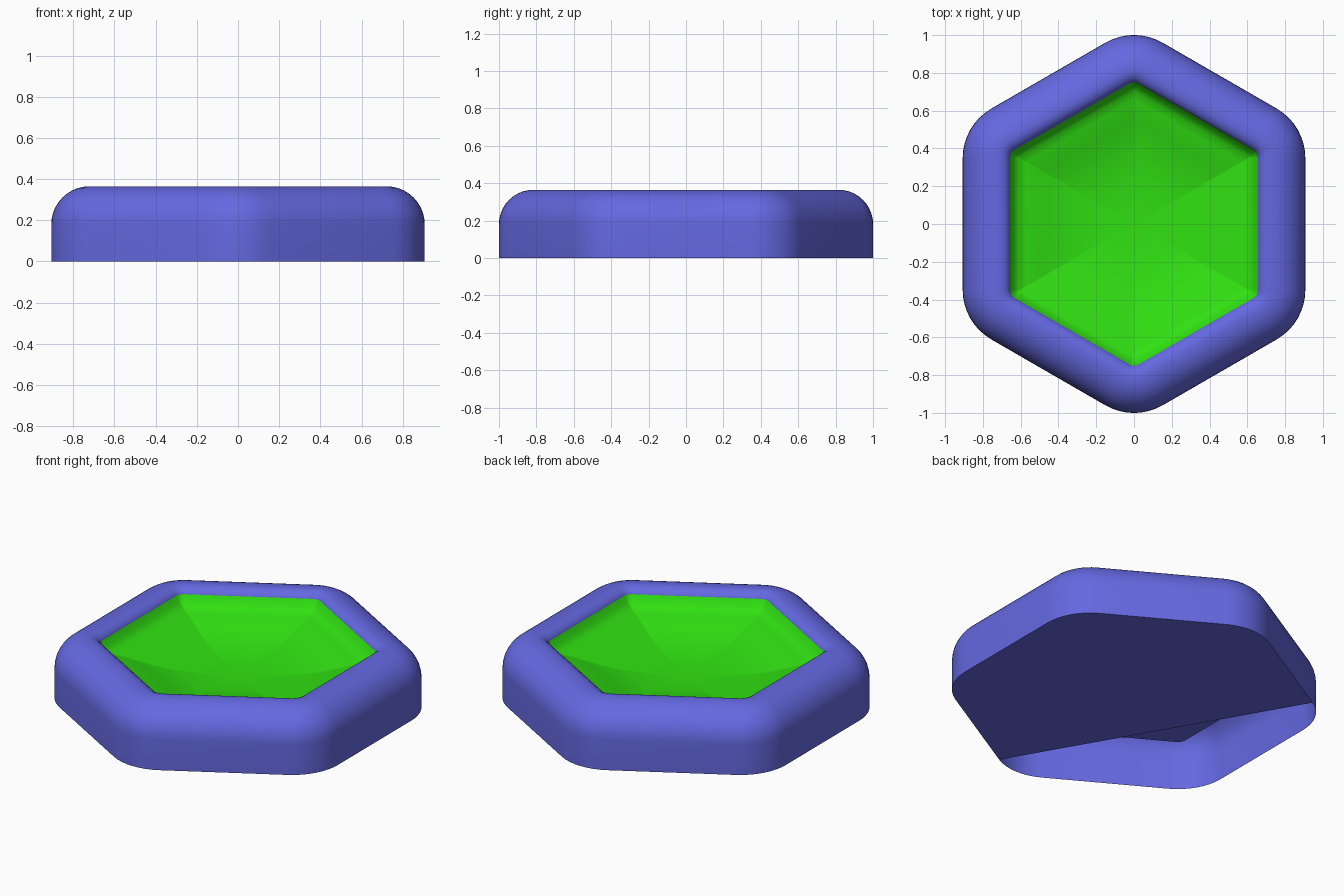
import bpy, bmesh, math

if "Cube" in bpy.data.objects:
    bpy.data.objects.remove(bpy.data.objects["Cube"])

APOTHEM = 0.907      # centre to flat side of the outer wall
CORNER_R = 0.303     # plan radius of the outer corners
STEPS = 8            # segments per rounded corner


def hex_loop(a, z):
    """Rounded hexagon, offset inward from the outer wall; corners sharpen inward."""
    r = max(CORNER_R - (APOTHEM - a), 0.002)
    pts = []
    for k in range(6):
        c = math.radians(30 + 60 * k)
        d = (a - r) / math.cos(math.radians(30))
        for i in range(STEPS + 1):
            t = c + math.radians(-30 + 60 * i / STEPS)
            pts.append((d * math.cos(c) + r * math.cos(t),
                        d * math.sin(c) + r * math.sin(t), z))
    return pts


def skin(bm, profile):
    """Bridge hexagon loops given as (apothem, z)."""
    loops = [[bm.verts.new(p) for p in hex_loop(a, z)] for a, z in profile]
    n = len(loops[0])
    for lo, hi in zip(loops, loops[1:]):
        for i in range(n):
            j = (i + 1) % n
            bm.faces.new((lo[i], lo[j], hi[j], hi[i]))
    return loops


def finish(bm, name, color):
    me = bpy.data.meshes.new(name)
    bm.to_mesh(me)
    bm.free()
    ob = bpy.data.objects.new(name, me)
    bpy.context.collection.objects.link(ob)
    mat = bpy.data.materials.new(name + "_color")
    mat.diffuse_color = color
    mat.use_nodes = True
    mat.node_tree.nodes["Principled BSDF"].inputs["Base Color"].default_value = mat.diffuse_color
    me.materials.append(mat)
    bpy.ops.object.select_all(action='DESELECT')
    ob.select_set(True)
    bpy.context.view_layer.objects.active = ob
    bpy.ops.object.shade_smooth_by_angle(angle=math.radians(40))
    return ob


# Blue rim: upright wall, rounded shoulder, inner lip, hidden inner pan
R = 0.185
profile = [(APOTHEM, 0.0)]
for i in range(11):
    t = math.radians(9 * i)
    profile.append((APOTHEM - R + R * math.cos(t), 0.18 + R * math.sin(t)))
profile += [(0.70, 0.363), (0.68, 0.354), (0.665, 0.342), (0.655, 0.325), (0.655, 0.15)]
bm = bmesh.new()
loops = skin(bm, profile)
bm.faces.new(loops[-1])

# Floor, left open at the corner on the -x, -y side
S = STEPS + 1
base = loops[0]
floor = base[5 * S - 1:] + base[:2 * S + 1]
bm.faces.new(floor[::-1])
finish(bm, "hex_rim", (0.13, 0.14, 0.75, 1))

# Green bowl: steep edge, small ledge, then a shallow dish
bowl = [(0.656, 0.33), (0.635, 0.29), (0.61, 0.268), (0.57, 0.256), (0.53, 0.246),
        (0.48, 0.228), (0.40, 0.202), (0.30, 0.18), (0.20, 0.168), (0.10, 0.162)]
bm = bmesh.new()
loops = skin(bm, bowl)
center = bm.verts.new((0, 0, 0.16))
last = loops[-1]
for i in range(len(last)):
    bm.faces.new((last[i], last[(i + 1) % len(last)], center))
finish(bm, "green_bowl", (0.03, 0.75, 0.006, 1))
